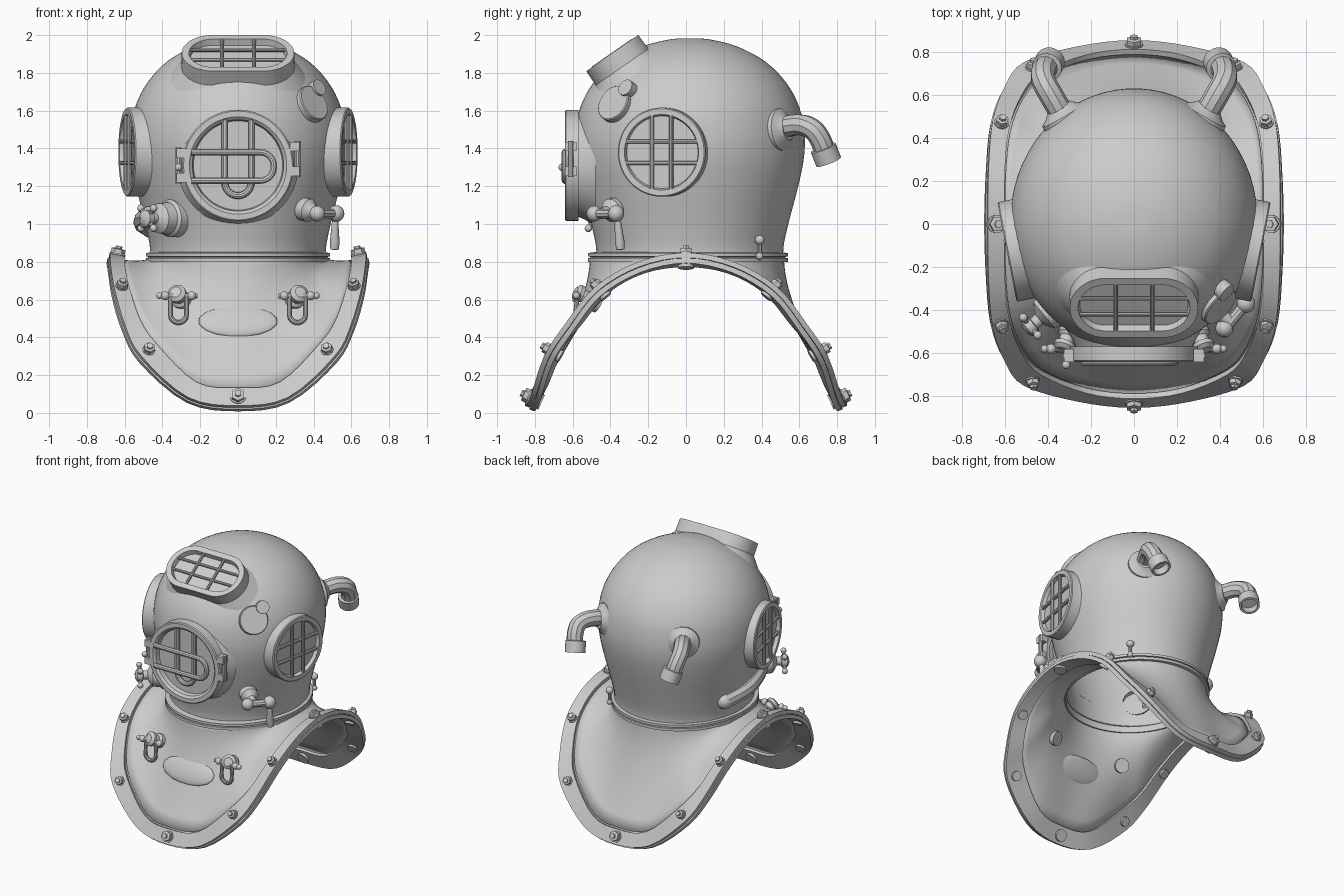
import bpy, bmesh
from math import sin, cos, pi, atan2, radians
from mathutils import Vector, Matrix

if "Cube" in bpy.data.objects:
    bpy.data.objects.remove(bpy.data.objects["Cube"])

V = Vector

def frame(loc, d):
    """Matrix at loc with local z along d and local y pointing up."""
    d = V(d).normalized()
    x = V((0, 0, 1)).cross(d) if abs(d.z) < .999 else V((1, 0, 0))
    x.normalize()
    y = d.cross(x)
    return Matrix.Translation(V(loc)) @ Matrix((x, y, d)).transposed().to_4x4()

def add(name, me):
    ob = bpy.data.objects.new(name, me)
    bpy.context.collection.objects.link(ob)
    return ob

def grid(name, rows, close_rows=False):
    """Skin rows of points; each row is a closed loop."""
    bm = bmesh.new()
    vs = [[bm.verts.new(p) for p in r] for r in rows]
    n = len(rows[0])
    for i in range(len(rows) if close_rows else len(rows) - 1):
        a, b = vs[i], vs[(i + 1) % len(rows)]
        for j in range(n):
            k = (j + 1) % n
            bm.faces.new((a[j], a[k], b[k], b[j]))
    bmesh.ops.remove_doubles(bm, verts=bm.verts, dist=1e-5)
    bmesh.ops.recalc_face_normals(bm, faces=bm.faces)
    me = bpy.data.meshes.new(name)
    bm.to_mesh(me)
    bm.free()
    return add(name, me)

def lathe(name, prof, loc=(0, 0, 0), d=(0, 0, 1), seg=32, stretch=0, scale=(1, 1)):
    """Turn a (radius, height) profile; stretch makes it a stadium shape."""
    M = frame(loc, d)
    rows = []
    for r, h in prof:
        row = []
        for i in range(seg):
            a = 2 * pi * (i + .5) / seg
            sx = stretch if cos(a) > 0 else -stretch
            row.append(M @ V((r * cos(a) * scale[0] + sx, r * sin(a) * scale[1], h)))
        rows.append(row)
    return grid(name, rows)

def smooth(pts, n=4, cyclic=False):
    """Catmull-Rom subdivision of a point list."""
    P = [V(p) for p in pts]
    m = len(P)
    out = []
    for i in range(m if cyclic else m - 1):
        g = lambda k: P[k % m] if cyclic else P[max(0, min(m - 1, k))]
        a, b, c, e = g(i - 1), g(i), g(i + 1), g(i + 2)
        for j in range(n):
            t = j / n
            out.append(.5 * (2 * b + (c - a) * t + (2 * a - 5 * b + 4 * c - e) * t * t
                             + (3 * b - a - 3 * c + e) * t ** 3))
    return out if cyclic else out + [P[-1]]

def tube(name, pts, r, M=Matrix(), cyclic=False):
    cu = bpy.data.curves.new(name, 'CURVE')
    cu.dimensions = '3D'
    cu.bevel_depth, cu.bevel_resolution, cu.use_fill_caps = r, 3, True
    sp = cu.splines.new('POLY')
    sp.points.add(len(pts) - 1)
    for p, q in zip(sp.points, pts):
        p.co = (*(M @ V(q)), 1)
    sp.use_cyclic_u = cyclic
    tmp = add(name + "_path", cu)
    me = bpy.data.meshes.new_from_object(tmp.evaluated_get(bpy.context.evaluated_depsgraph_get()))
    bpy.data.objects.remove(tmp)
    me.name = name
    return add(name, me)

def ball(name, loc, r):
    prof = [(r * sin(pi * i / 10), -r * cos(pi * i / 10)) for i in range(11)]
    return lathe(name, prof, loc, seg=16)

# Bonnet dome and collar rings
dome = [(.495, .84), (.5, .9), (.53, 1.03), (.575, 1.2), (.605, 1.35), (.608, 1.48),
        (.58, 1.62), (.51, 1.75), (.4, 1.86), (.25, 1.94), (.1, 1.978), (0, 1.982)]
bonnet = lathe("bonnet", smooth(dome), (0, .02, 0), seg=64, scale=(.94, 1))
bonnet.modifiers.new("shell", 'SOLIDIFY').thickness = .015
lathe("collar_ring", [(.49, .795), (.53, .8), (.53, .82), (.515, .822), (.515, .826),
                      (.53, .828), (.53, .846), (.49, .852), (.49, .795)], (0, .01, 0), seg=64, scale=(.92, 1))

# Saddle-shaped rim: outer and inner edges, one quarter mirrored to four
outer_q = [(0, .83, .02), (.27, .80, .065), (.52, .73, .28), (.61, .62, .45),
           (.665, .47, .64), (.685, .25, .77), (.69, 0, .82)]
inner_q = [(0, .78, .13), (.22, .755, .16), (.43, .67, .36), (.52, .57, .49),
           (.575, .43, .655), (.597, .23, .765), (.60, 0, .80)]

def rim_loop(q):
    m = lambda sx, sy: [(sx * x, sy * y, z) for x, y, z in q]
    return smooth(m(1, -1) + m(1, 1)[::-1][1:] + m(-1, 1)[1:] + m(-1, -1)[::-1][1:-1], 4, True)

outer, inner = rim_loop(outer_q), rim_loop(inner_q)
N = len(outer)
normals = []
for i in range(N):
    n = (outer[(i + 1) % N] - outer[i - 1]).cross(outer[i] - inner[i]).normalized()
    normals.append(n if n.z > 0 else -n)

def rim(name, w0, w1, h0, h1):
    rows = []
    for o, k, n in zip(outer, inner, normals):
        a, b = k.lerp(o, w0), k.lerp(o, w1)
        rows.append([a + n * h0, b + n * h0, b + n * h1, a + n * h1])
    grid(name, rows, True)

rim("rim_strap", .08, .94, .003, .03)
rim("rim_flange", -.05, 1, -.028, 0)

# Breastplate lofted from the neck to the rim
rows = []
for k in range(13):
    t = k / 12
    row = []
    for p in inner:
        a = atan2(p.y / .8, p.x / .62)
        top = V((.465 * cos(a), .505 * sin(a) + .005, .82))
        ctl = V((top.x, top.y, .79 - .21 * sin(a) ** 2))
        row.append((1 - t) ** 2 * top + 2 * t * (1 - t) * ctl + t * t * p)
    rows.append(row)
plate = grid("breastplate", rows)
m = plate.modifiers.new("shell", 'SOLIDIFY')
m.thickness, m.offset = .018, 0

# Rim bolts
for i in range(0, N, 8):
    c, n = inner[i].lerp(outer[i], .5), normals[i]
    big = 1.25 if i % 24 == 0 else 1
    lathe("rim_washer", [(0, -.045), (.034 * big, -.045), (.034 * big, .036), (0, .036)], c, n, 16)
    lathe("rim_nut", [(.03 * big, .036), (.03 * big, .058), (.018, .062), (.018, .075), (0, .075)], c, n, 6)

# Grilled side windows
def grille(name, M, bars, r=.012):
    for u, v in bars:
        for s in (-1, 1):
            tube(name, [(s * u[0], -u[1], -.006), (s * u[0], u[1], -.006)], r, M)
            tube(name, [(-v[1], s * v[0], -.012), (v[1], s * v[0], -.012)], r, M)

for s in (-1, 1):
    loc, d = (s * .59, -.13, 1.38), (s * .98, -.19, 0)
    lathe("side_window", [(.25, -.14), (.236, -.1), (.236, -.006), (.23, 0), (.2, 0), (.192, -.025), (0, -.025)],
          loc, d, 48)
    grille("side_grille", frame(loc, d), [((.052, .195), (.057, .195))])

# Stadium-shaped top window
loc, d = (0, -.39, 1.905), (0, -.57, .82)
lathe("top_window", [(.225, -.16), (.19, -.115), (.17, -.09), (.168, 0), (.13, 0), (.122, -.035), (0, -.035)],
      loc, d, 48, .13)
grille("top_grille", frame(loc, d), [((.085, .13), (.045, .25))], .01)

# Front window with looped guard bars, hinge and latch
loc, d = (0, -.64, 1.31), (0, -1, 0)
lathe("front_window", [(.32, -.16), (.285, -.1), (.272, -.07), (.295, -.07), (.295, -.006), (.288, 0),
                       (.258, 0), (.242, -.014), (.236, -.045), (0, -.045)], loc, d, 56)
M = frame(loc, d)
arc = [pi / 2 - pi * i / 12 for i in range(13)]
tube("guard_horizontal", [(-.245, .07, .0)] + [(.12 + .07 * cos(a), -.005 + .075 * sin(a), .0) for a in arc]
     + [(-.245, -.08, .0)], .018, M)
tube("guard_vertical", [(.07, .24, -.02)] + [(.07 * sin(a), -.09 - .07 * cos(a), -.02) for a in arc]
     + [(-.07, .24, -.02)], .018, M)
for s, z in ((-1, 0), (1, .035)):
    for k in (-1, 1):
        lathe("hinge_lug", [(0, -.06), (.035, -.06), (.035, 0), (0, 0)], M @ V((s * .3, z + k * .065, 0)), d, 4)
    tube("hinge_pin", [(s * .315, z - .095, -.03), (s * .315, z + .095, -.03)], .016, M)
ball("latch_knob", (-.315, -.655, 1.3), .02)

# Exhaust cap on the upper right front
d = V((.68, -.6, .42)).normalized()
lathe("exhaust_cap", [(.085, -.06), (.085, .01), (.1, .02), (.1, .075), (.095, .08), (0, .08)],
      (.35, -.34, 1.61), d, 32)
lathe("exhaust_button", [(.045, -.03), (.045, .07), (0, .07)], (.385, -.28, 1.695), d, 20)

# Rear hose elbows
for s in (-1, 1):
    lathe("elbow_flange", [(.115, -.05), (.112, .01), (.085, .025), (.06, .05), (0, .05)],
          (s * .325, .5, 1.5), (s * .5, .85, .1))
    tube("elbow", smooth([(s * .31, .47, 1.5), (s * .38, .59, 1.525), (s * .42, .665, 1.505),
                          (s * .42, .71, 1.45), (s * .405, .735, 1.38)], 6), .057)
    lathe("elbow_socket", [(.05, -.085), (.07, -.08), (.07, 0), (.055, 0), (.055, -.05), (0, -.05)],
          (s * .39, .755, 1.33), (-s * .18, .35, -.9), 24)

# Left regulating valve with cross handle, and its air duct
loc, d = (-.34, -.36, 1.03), (-.75, -.62, 0)
lathe("valve_body", [(.1, -.04), (.1, .03), (.086, .045), (.08, .1), (.05, .12), (.03, .13), (.03, .16),
                     (.045, .165), (.045, .2), (.02, .215), (0, .215)], loc, d, 24)
M = frame(loc, d)
for k in range(4):
    a = pi / 4 + k * pi / 2
    e = (.075 * cos(a), .075 * sin(a), .182)
    tube("valve_spoke", [(0, 0, .182), e], .013, M)
    ball("valve_spoke_end", M @ V(e), .02)
duct = smooth([(-.37, -.34, 1.03), (-.46, -.2, 1.04), (-.5, 0, 1.01), (-.46, .2, .98)], 6)
tube("air_duct", duct, .055)
ball("air_duct_end", duct[-1], .055)

# Right spit cock with lever
lathe("cock_body", [(.062, -.04), (.062, .015), (.045, .03), (.03, .05), (.03, .1), (0, .1)],
      (.365, -.39, 1.075), (.75, -.6, -.2), 24)
tube("cock_crossbar", [(.41, -.5, 1.055), (.52, -.37, 1.055)], .026)
ball("cock_knob", (.42, -.485, 1.055), .042)
ball("cock_knob", (.52, -.37, 1.055), .044)
lathe("cock_lever", [(.016, 0), (.018, .05), (.026, .15), (.022, .185), (0, .19)],
      (.515, -.365, 1.05), (-.02, .1, -1), 16)

# Collar safety pin
tube("collar_pin", [(.36, .39, .82), (.36, .39, .91)], .012)
ball("collar_pin_top", (.36, .39, .915), .026)
ball("collar_pin_base", (.36, .39, .83), .02)

# Chest oval badge
badge = ball("chest_plate", (0, 0, 0), 1)
badge.matrix_world = frame((0, -.585, .485), (0, -.87, .5)) @ Matrix.Diagonal((.21, .095, .028, 1))

# Chest studs with shackles
for s in (-1, 1):
    lathe("chest_stud", [(0, -.03), (.05, -.03), (.05, .03), (.035, .045), (.035, .075), (.05, .08),
                         (.05, .1), (.03, .115), (0, .115)], (s * .295, -.49, .59), (s * .3, -.82, .42), 24)
    tube("shackle", [(s * .315 + .042, -.575, .62)] +
         [(s * .315 + .042 * sin(a), -.585, .52 - .042 * cos(a)) for a in arc] +
         [(s * .315 - .042, -.575, .62)], .013)
    tube("shackle_bolt", [(s * .315 - .1, -.58, .62), (s * .315 + .1, -.58, .62)], .014)
    for e, r in ((-.07, .024), (.07, .024), (s * .1, .018)):
        ball("shackle_nut", (s * .315 + e, -.58, .62), r)

# Smooth shading with sharp edges kept
bpy.ops.object.select_all(action='SELECT')
bpy.context.view_layer.objects.active = bonnet
bpy.ops.object.shade_smooth_by_angle(angle=radians(35))
